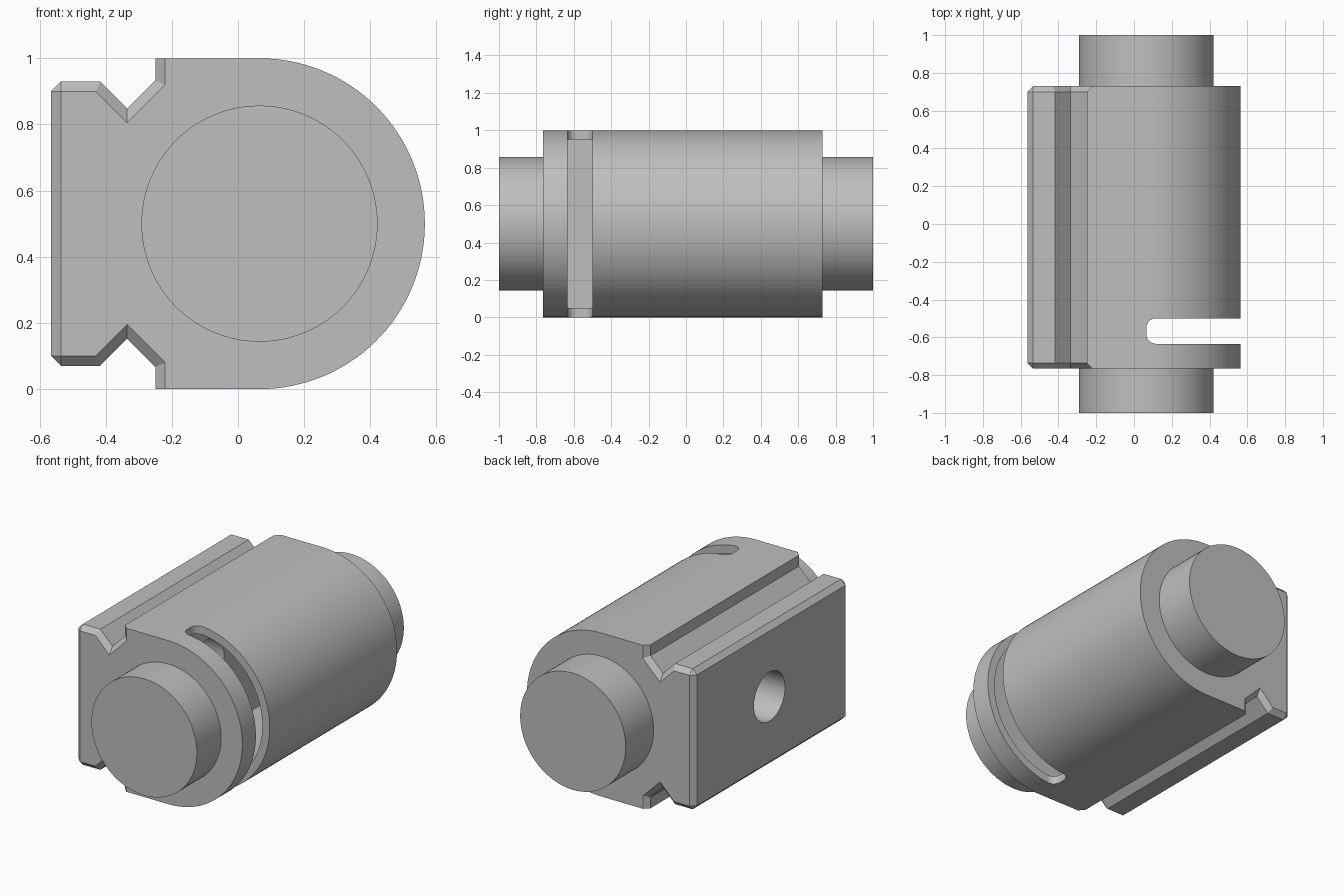
import bpy, bmesh, math
from mathutils import Matrix

cube = bpy.data.objects.get("Cube")
if cube:
    bpy.data.objects.remove(cube, do_unlink=True)

grey = bpy.data.materials.new("plain_grey")
grey.use_nodes = True
colour = (0.52, 0.52, 0.52, 1)
grey.diffuse_color = colour
grey.node_tree.nodes["Principled BSDF"].inputs["Base Color"].default_value = colour

AXIS_X, AXIS_Z = 0.065, 0.5
FRONT, BACK, CHAMFER = -0.765, 0.73, 0.03


def finish(name, bm):
    bmesh.ops.remove_doubles(bm, verts=bm.verts, dist=1e-5)
    bmesh.ops.recalc_face_normals(bm, faces=bm.faces)
    mesh = bpy.data.meshes.new(name)
    bm.to_mesh(mesh)
    bm.free()
    mesh.materials.append(grey)
    obj = bpy.data.objects.new(name, mesh)
    bpy.context.collection.objects.link(obj)
    return obj


def loft(name, sections):
    """Skin a list of (y, [(x, z), ...]) sections and cap both ends."""
    bm = bmesh.new()
    rings = [[bm.verts.new((x, y, z)) for x, z in pts] for y, pts in sections]
    for a, b in zip(rings, rings[1:]):
        for i in range(len(a)):
            j = (i + 1) % len(a)
            bm.faces.new((a[i], a[j], b[j], b[i]))
    bm.faces.new(rings[0])
    bm.faces.new(rings[-1])
    return finish(name, bm)


def profile(left, radius):
    """Left-hand half outline, round nose, then the mirrored half outline."""
    arc = []
    for i in range(65):
        a = math.pi * (0.5 - i / 64)
        arc.append((AXIS_X + radius * math.cos(a), AXIS_Z + radius * math.sin(a)))
    return left + arc + [(x, 1 - z) for x, z in reversed(left)]


def cylinder(name, radius, length, centre, axis):
    bm = bmesh.new()
    bmesh.ops.create_cone(bm, cap_ends=True, segments=96, radius1=radius,
                          radius2=radius, depth=length,
                          matrix=Matrix.Translation(centre) @ Matrix.Rotation(math.pi / 2, 4, axis))
    return finish(name, bm)


def smooth(obj):
    bpy.ops.object.select_all(action="DESELECT")
    obj.select_set(True)
    bpy.context.view_layer.objects.active = obj
    bpy.ops.object.shade_smooth_by_angle(angle=math.radians(25))


# Housing with grooved mounting rail and chamfered rail ends
rail = [(-0.565, 0.9), (-0.535, 0.93), (-0.417, 0.93), (-0.335, 0.848),
        (-0.25, 0.933), (-0.25, 1)]
rail_end = [(-0.535, 0.9), (-0.535, 0.9), (-0.43, 0.9), (-0.335, 0.805),
            (-0.22, 0.92), (-0.22, 1)]
middle, end = profile(rail, 0.5), profile(rail_end, 0.5)
housing = loft("housing", [(FRONT, end), (FRONT + CHAMFER, middle),
                           (BACK - CHAMFER, middle), (BACK, end)])

# Hollow interior
inside = profile([(-0.2, 0.95)], 0.45)
cavity = loft("cavity_cutter", [(FRONT + 0.05, inside), (BACK - 0.05, inside)])

# Round-cornered slot through the nose
bm = bmesh.new()
bmesh.ops.create_cube(bm, size=1, matrix=Matrix.Translation((0.565, -0.567, 0.5))
                      @ Matrix.Diagonal((1, 0.134, 1.4, 1)))
edges = [e for e in bm.edges if all(v.co.x < 0.1 for v in e.verts)
         and abs(e.verts[0].co.z - e.verts[1].co.z) > 1]
bmesh.ops.bevel(bm, geom=edges, offset=0.05, segments=8, profile=0.5, affect="EDGES")
slot = finish("slot_cutter", bm)

# Round hole in the rail face
hole = cylinder("hole_cutter", 0.15, 0.6, (-0.45, 0, 0.5), "Y")

bpy.context.view_layer.objects.active = housing
for cutter in (cavity, slot, hole):
    cutter.hide_render = True
    mod = housing.modifiers.new("cut", "BOOLEAN")
    mod.operation = "DIFFERENCE"
    mod.solver = "EXACT"
    mod.object = cutter
    bpy.ops.object.modifier_apply(modifier=mod.name)
    bpy.data.objects.remove(cutter, do_unlink=True)
smooth(housing)

# Round stubs on both ends
for name, tip, base in (("front_stub", -1, FRONT + 0.02), ("back_stub", 1, BACK - 0.02)):
    smooth(cylinder(name, 0.357, abs(tip - base), (AXIS_X, (tip + base) / 2, AXIS_Z), "X"))
